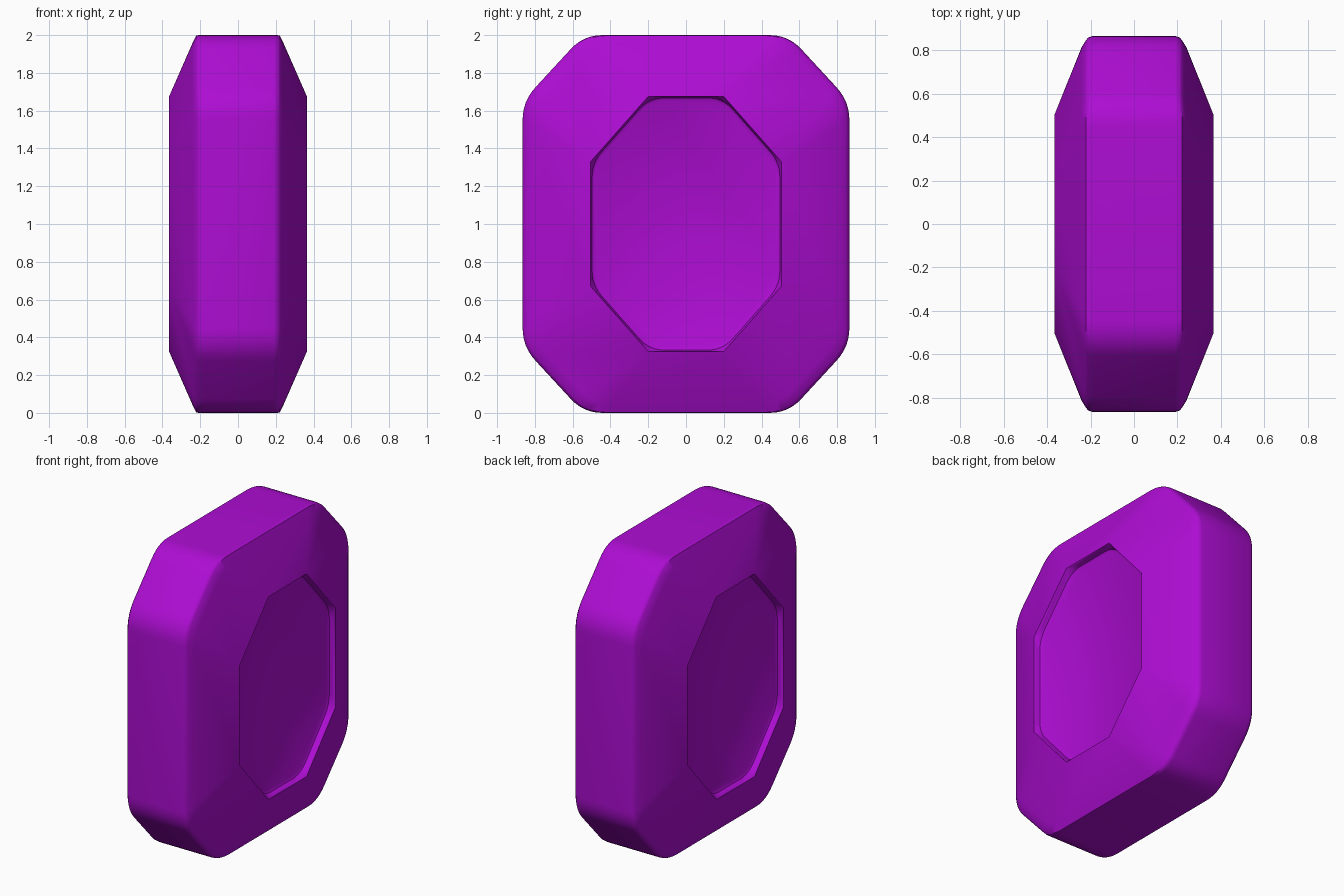
import bpy, bmesh
from mathutils import Vector

if "Cube" in bpy.data.objects:
    bpy.data.objects.remove(bpy.data.objects["Cube"])

STEPS = 6  # segments per rounded corner


def octagon_ring(y, z, cut_y, cut_z, t):
    """Octagon outline (half sizes y, z) with corners rounded over tangent length t."""
    q = [(y, z - cut_z), (y - cut_y, z)]
    pts = q + [(-a, b) for a, b in q[::-1]]
    pts += [(-a, -b) for a, b in pts]
    pts = [Vector(p) for p in pts]
    out = []
    for i, p in enumerate(pts):
        a = p + (pts[i - 1] - p).normalized() * t
        b = p + (pts[(i + 1) % 8] - p).normalized() * t
        for k in range(STEPS + 1):
            s = k / STEPS
            out.append(a * (1 - s) ** 2 + p * 2 * s * (1 - s) + b * s * s)
    return out


# x, half depth, half height, corner cut (y, z), corner rounding
half = [
    (0.19, 0.865, 1.0, 0.323, 0.35, 0.10),      # outer flank
    (0.21, 0.859, 1.0, 0.323, 0.35, 0.10),      # softened side edge
    (0.222, 0.845, 0.997, 0.323, 0.35, 0.10),
    (0.242, 0.812, 0.955, 0.321, 0.35, 0.096),
    (0.365, 0.505, 0.675, 0.305, 0.345, 0.0),   # crisp rim of the recess
    (0.345, 0.503, 0.673, 0.305, 0.345, 0.08),  # recess wall
    (0.325, 0.497, 0.667, 0.303, 0.343, 0.08),
    (0.316, 0.482, 0.652, 0.298, 0.336, 0.08),  # recess floor
]
rings = [(-r[0],) + r[1:] for r in half[::-1]] + half

# Loft the rings along x and cap both recess floors
bm = bmesh.new()
loops = [[bm.verts.new((r[0], p.x, p.y + 1.0)) for p in octagon_ring(*r[1:])]
         for r in rings]
n = len(loops[0])
for a, b in zip(loops, loops[1:]):
    for i in range(n):
        j = (i + 1) % n
        bm.faces.new((a[i], a[j], b[j], b[i]))
bm.faces.new(loops[0][::-1])
bm.faces.new(loops[-1])
bmesh.ops.remove_doubles(bm, verts=bm.verts, dist=0.0005)
bmesh.ops.recalc_face_normals(bm, faces=bm.faces)

mesh = bpy.data.meshes.new("cut_gem")
bm.to_mesh(mesh)
bm.free()
gem = bpy.data.objects.new("cut_gem", mesh)
bpy.context.collection.objects.link(gem)

# Purple colour
mat = bpy.data.materials.new("purple")
mat.diffuse_color = (0.42, 0.004, 0.65, 1)
mat.use_nodes = True
mat.node_tree.nodes["Principled BSDF"].inputs["Base Color"].default_value = mat.diffuse_color
mesh.materials.append(mat)

bpy.context.view_layer.objects.active = gem
gem.select_set(True)
bpy.ops.object.shade_smooth_by_angle(angle=0.61)
